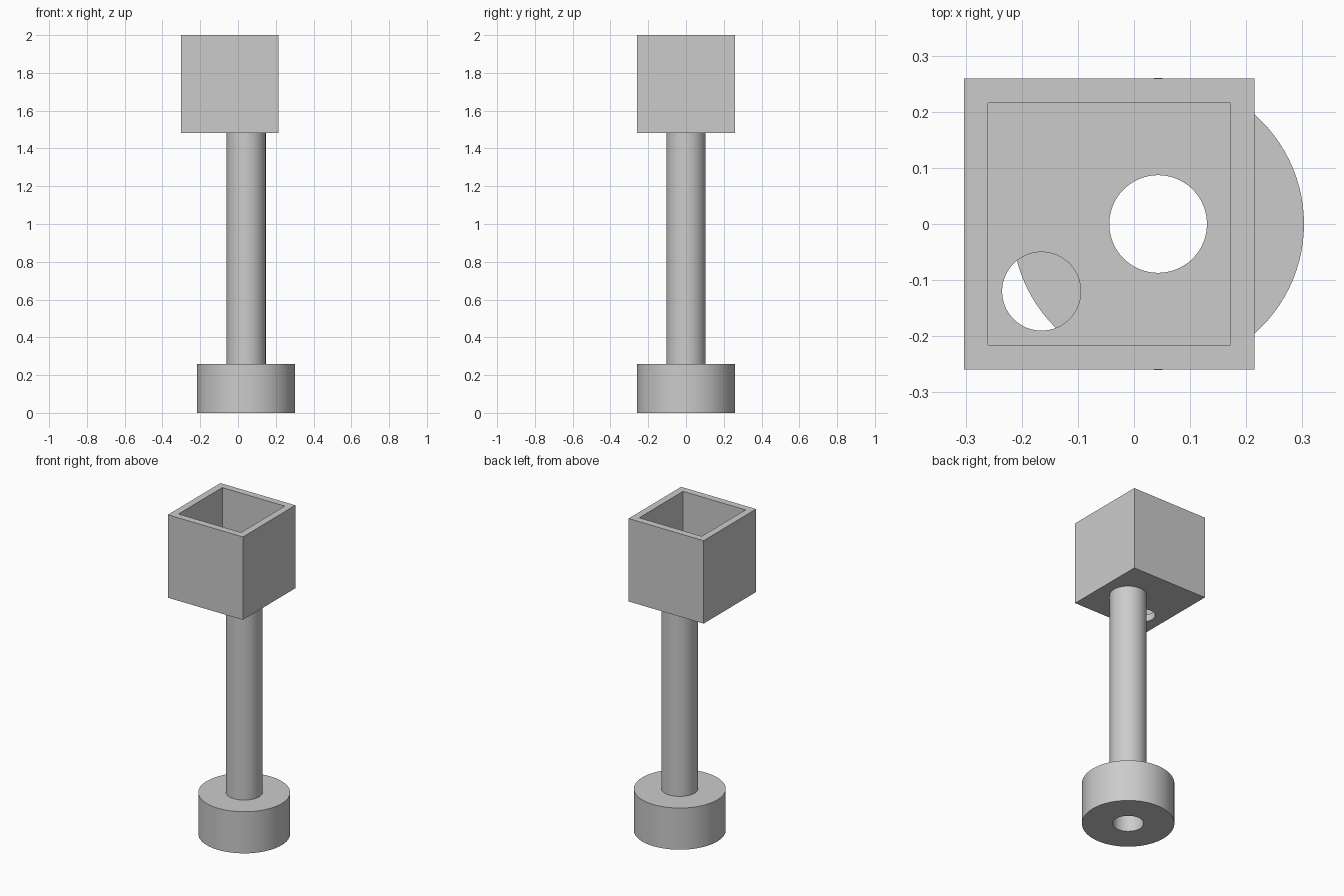
import bpy
import bmesh
import math
from mathutils import Matrix

if "Cube" in bpy.data.objects:
    bpy.data.objects.remove(bpy.data.objects["Cube"], do_unlink=True)

POST_X = 0.043                    # axis of the base and post
BOX_X, BOX_SIZE = -0.044, 0.518   # box centre and outer width
WALL = 0.043
BOX_BOTTOM, TOP = 1.482, 2.0
FLOOR_TOP = BOX_BOTTOM + WALL

grey = bpy.data.materials.new("plain grey")
grey.use_nodes = True
grey.diffuse_color = (0.6, 0.6, 0.6, 1)
grey.node_tree.nodes["Principled BSDF"].inputs["Base Color"].default_value = (0.6, 0.6, 0.6, 1)


def finish(name, bm):
    """Turn a bmesh into a grey object."""
    bmesh.ops.recalc_face_normals(bm, faces=bm.faces)
    mesh = bpy.data.meshes.new(name)
    bm.to_mesh(mesh)
    bm.free()
    obj = bpy.data.objects.new(name, mesh)
    bpy.context.collection.objects.link(obj)
    mesh.materials.append(grey)
    return obj


def activate(obj):
    bpy.ops.object.select_all(action="DESELECT")
    obj.select_set(True)
    bpy.context.view_layer.objects.active = obj


def pipe(name, x, outer, inner, z0, z1, sides=96):
    """Upright ring made by joining four circles of a square profile."""
    bm = bmesh.new()
    rings = []
    for r, z in ((outer, z0), (outer, z1), (inner, z1), (inner, z0)):
        rings.append(bmesh.ops.create_circle(
            bm, segments=sides, radius=r, matrix=Matrix.Translation((x, 0, z)))["verts"])
    for i in range(4):
        a, b = rings[i], rings[(i + 1) % 4]
        for k in range(sides):
            n = (k + 1) % sides
            bm.faces.new((a[k], a[n], b[n], b[k]))
    obj = finish(name, bm)
    activate(obj)
    bpy.ops.object.shade_smooth_by_angle(angle=math.radians(30))
    return obj


def block(name, x, size, z0, z1):
    bm = bmesh.new()
    place = Matrix.Translation((x, 0, (z0 + z1) / 2)) @ Matrix.Diagonal((size, size, z1 - z0, 1))
    bmesh.ops.create_cube(bm, size=1, matrix=place)
    return finish(name, bm)


def rod(name, x, y, radius):
    """Cylinder passing through the box floor."""
    bm = bmesh.new()
    bmesh.ops.create_cone(bm, cap_ends=True, segments=96, radius1=radius, radius2=radius,
                          depth=0.2, matrix=Matrix.Translation((x, y, BOX_BOTTOM)))
    return finish(name, bm)


def cut(target, cutter):
    cutter.hide_render = True
    mod = target.modifiers.new("cut", "BOOLEAN")
    mod.operation = "DIFFERENCE"
    mod.solver = "EXACT"
    mod.object = cutter
    activate(target)
    bpy.ops.object.modifier_apply(modifier=mod.name)
    bpy.data.objects.remove(cutter, do_unlink=True)


# Round base with the hollow post set through it
pipe("base", POST_X, 0.26, 0.104, 0, 0.26)
pipe("post", POST_X, 0.104, 0.087, 0, FLOOR_TOP)

# Open-topped box with a post hole and a drain hole in its floor
box = block("box", BOX_X, BOX_SIZE, BOX_BOTTOM, TOP)
cut(box, block("cavity_cutter", BOX_X, BOX_SIZE - 2 * WALL, FLOOR_TOP, TOP + 0.1))
cut(box, rod("post_hole_cutter", POST_X, 0, 0.104))
cut(box, rod("drain_hole_cutter", -0.165, -0.12, 0.07))
activate(box)
bpy.ops.object.shade_smooth_by_angle(angle=math.radians(30))
